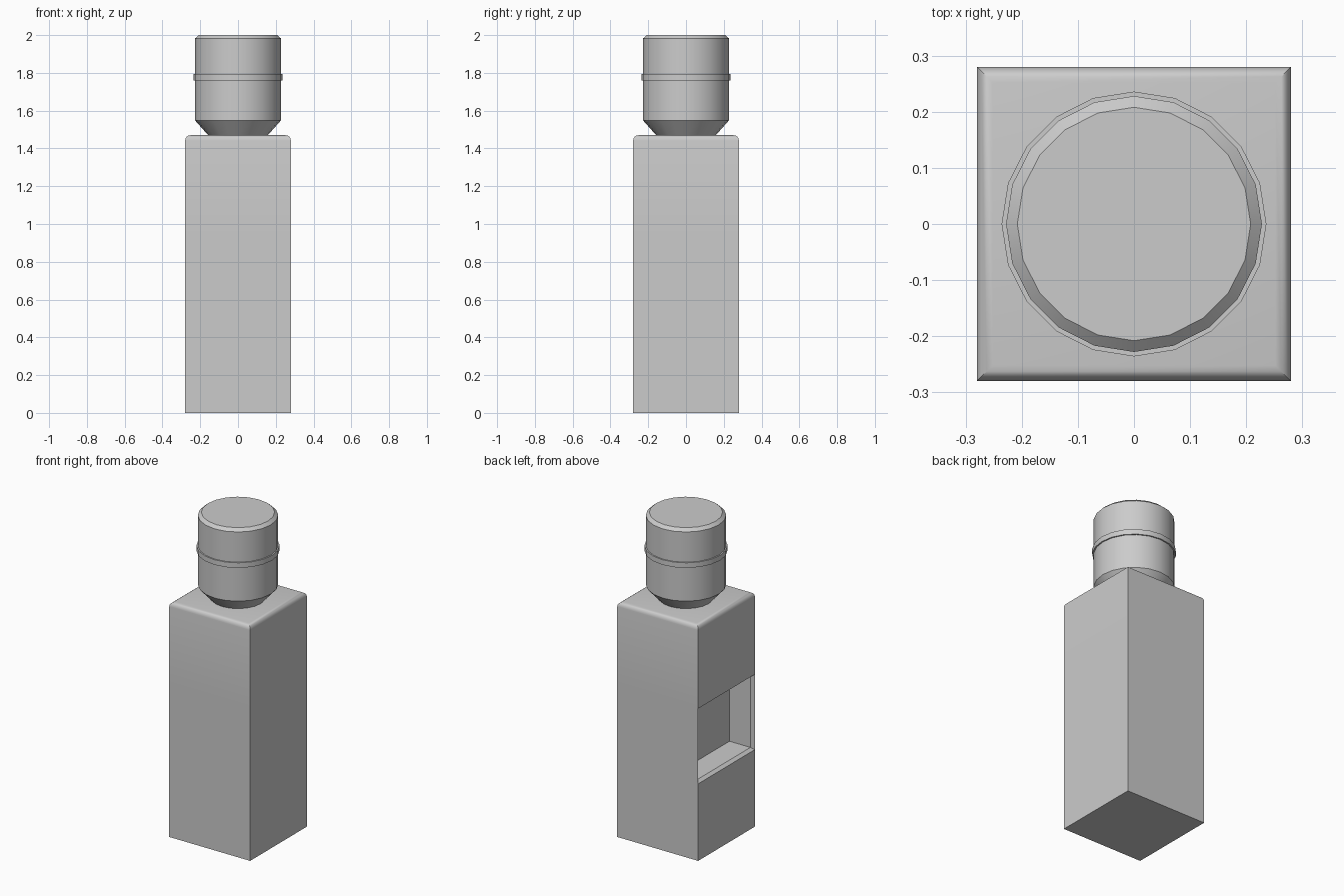
import bpy, bmesh, math
from mathutils import Matrix

if "Cube" in bpy.data.objects:
    bpy.data.objects.remove(bpy.data.objects["Cube"])

HALF, HEIGHT, SIDES = 0.28, 1.47, 20


def finish(bm, name, angle):
    bmesh.ops.recalc_face_normals(bm, faces=bm.faces)
    mesh = bpy.data.meshes.new(name)
    bm.to_mesh(mesh)
    bm.free()
    obj = bpy.data.objects.new(name, mesh)
    bpy.context.collection.objects.link(obj)
    bpy.ops.object.select_all(action='DESELECT')
    obj.select_set(True)
    bpy.context.view_layer.objects.active = obj
    bpy.ops.object.shade_smooth_by_angle(angle=math.radians(angle))
    return obj


def lathe(name, profile, angle):
    """Revolve (radius, z) points around the vertical axis."""
    bm = bmesh.new()
    verts = [bm.verts.new((r, 0, z)) for r, z in profile]
    edges = [bm.edges.new(p) for p in zip(verts, verts[1:])]
    bmesh.ops.spin(bm, geom=verts + edges, cent=(0, 0, 0), axis=(0, 0, 1),
                   angle=math.tau, steps=SIDES)
    bmesh.ops.remove_doubles(bm, verts=bm.verts, dist=1e-4)
    bmesh.ops.holes_fill(bm, edges=[e for e in bm.edges if e.is_boundary], sides=0)
    return finish(bm, name, angle)


# Cabinet: tall box with rounded top rim
bm = bmesh.new()
bmesh.ops.create_cube(bm, size=1, matrix=Matrix.Translation((0, 0, HEIGHT / 2))
                      @ Matrix.Diagonal((2 * HALF, 2 * HALF, HEIGHT, 1)))
rim = [e for e in bm.edges if all(v.co.z > HEIGHT - 0.01 for v in e.verts)]
bmesh.ops.bevel(bm, geom=rim, offset=0.028, segments=4, profile=0.5, affect='EDGES')

# Dispenser recess across the left side, with a chamfered mouth
for z in (0.482, 0.953):
    bmesh.ops.bisect_plane(bm, geom=bm.verts[:] + bm.edges[:] + bm.faces[:],
                           plane_co=(0, 0, z), plane_no=(0, 0, 1))
bm.normal_update()
mouth = [f for f in bm.faces if f.normal.x < -0.9
         and 0.5 < f.calc_center_median().z < 0.9]
bmesh.ops.inset_individual(bm, faces=mouth, thickness=0.02, depth=-0.02)
back = bmesh.ops.extrude_discrete_faces(bm, faces=mouth)['faces']
for f in back:
    bmesh.ops.translate(bm, verts=f.verts, vec=(0.145, 0, 0))
finish(bm, "cabinet", 30)

# Inverted water bottle with tapered shoulder
lathe("water_bottle", [(0.156, 1.468), (0.228, 1.549), (0.228, 1.982), (0.208, 2.0)], 40)

# Raised band around the bottle
lathe("bottle_band", [(0.22, 1.761), (0.236, 1.761), (0.236, 1.793), (0.22, 1.793)], 40)
